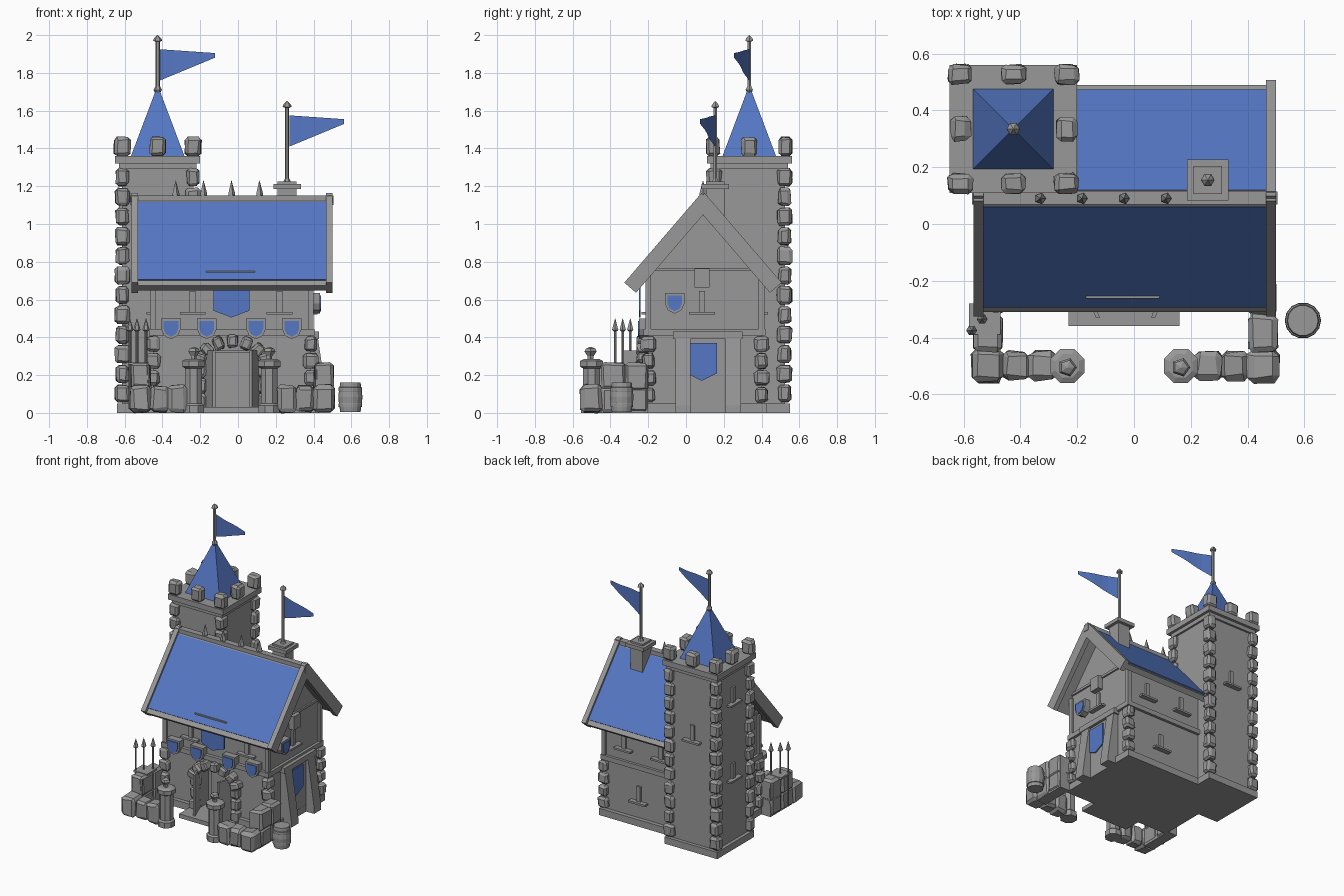
import bpy, bmesh, math, random
from mathutils import Vector, Matrix

if "Cube" in bpy.data.objects:
    bpy.data.objects.remove(bpy.data.objects["Cube"])
random.seed(4)


def material(name, rgb):
    m = bpy.data.materials.new(name)
    m.diffuse_color = (*rgb, 1)
    m.use_nodes = True
    m.node_tree.nodes["Principled BSDF"].inputs["Base Color"].default_value = m.diffuse_color
    return m


GREY = material("stone grey", (0.31, 0.315, 0.31))
BLUE = material("banner blue", (0.091, 0.184, 0.552))


def finish(name, bm, mat):
    bmesh.ops.recalc_face_normals(bm, faces=bm.faces)
    me = bpy.data.meshes.new(name)
    bm.to_mesh(me)
    bm.free()
    me.materials.append(mat)
    ob = bpy.data.objects.new(name, me)
    bpy.context.collection.objects.link(ob)
    return ob


def prism(name, pts, axis, a, b, mat=GREY):
    """Extrude a 2D outline along an axis from a to b."""
    place = {'x': lambda p, t: (t, p[0], p[1]),
             'y': lambda p, t: (p[0], t, p[1]),
             'z': lambda p, t: (p[0], p[1], t)}[axis]
    bm = bmesh.new()
    lo = [bm.verts.new(place(p, a)) for p in pts]
    hi = [bm.verts.new(place(p, b)) for p in pts]
    bm.faces.new(lo)
    bm.faces.new(hi)
    for i in range(len(pts)):
        j = (i + 1) % len(pts)
        bm.faces.new((lo[i], lo[j], hi[j], hi[i]))
    return finish(name, bm, mat)


def box(name, x0, x1, y0, y1, z0, z1, mat=GREY):
    return prism(name, [(x0, y0), (x1, y0), (x1, y1), (x0, y1)], 'z', z0, z1, mat)


def stones(name, items, bevel=0.22, jitter=0.004):
    """Group of chipped blocks: (x, y, z, sx, sy, sz[, roll about y])."""
    bm = bmesh.new()
    for it in items:
        x, y, z, sx, sy, sz = it[:6]
        roll = it[6] if len(it) > 6 else 0
        m = (Matrix.Translation((x, y, z)) @ Matrix.Rotation(roll, 4, 'Y')
             @ Matrix.Diagonal((sx, sy, sz, 1)))
        vs = bmesh.ops.create_cube(bm, size=1, matrix=m)['verts']
        edges = list({e for v in vs for e in v.link_edges})
        bmesh.ops.bevel(bm, geom=edges, offset=min(sx, sy, sz) * bevel,
                        segments=1, affect='EDGES')
    for v in bm.verts:
        v.co += Vector([random.uniform(-jitter, jitter) for _ in range(3)])
    return finish(name, bm, GREY)


def lathe(name, x, y, rings, n=8, mat=GREY, turn=0.0):
    """Stack of n-sided rings (radius, z)."""
    bm = bmesh.new()
    prev = None
    for r, z in rings:
        ring = [bm.verts.new((x + r * math.cos(turn + i * math.tau / n),
                              y + r * math.sin(turn + i * math.tau / n), z)) for i in range(n)]
        if prev:
            for i in range(n):
                bm.faces.new((prev[i], prev[(i + 1) % n], ring[(i + 1) % n], ring[i]))
        else:
            bm.faces.new(ring)
        prev = ring
    bm.faces.new(prev)
    return finish(name, bm, mat)


def quoins(name, x, y, z0, z1, n):
    h = (z1 - z0) / n
    return stones(name, [(x, y, z0 + h * (i + .5), 0.078 - 0.012 * (i % 2),
                          0.066 + 0.012 * (i % 2), h * 0.88) for i in range(n)])


# ---- tower ----
TX, TY = -0.425, 0.335
box("tower_body", TX - .19, TX + .19, TY - .19, TY + .19, 0, 1.32)
box("tower_plinth", TX - .215, TX + .215, TY - .215, TY + .215, 0, 0.05)
box("tower_lower_rim", TX - .205, TX + .205, TY - .205, TY + .205, 1.29, 1.32)
box("tower_platform", TX - .225, TX + .225, TY - .225, TY + .225, 1.32, 1.36)
for sx in (-1, 1):
    for sy in (-1, 1):
        quoins("tower_quoins", TX + .187 * sx, TY + .187 * sy, 0.05, 1.3, 12)
stones("tower_merlons", [(TX + .187 * i, TY + .192 * j, 1.41, .085 if j else .07, .07 if j else .085, .1)
                         for i in (-1, 0, 1) for j in (-1, 0, 1) if i or j])
lathe("tower_roof", TX, TY, [(0.2, 1.36), (0.008, 1.72)], 4, BLUE, math.pi / 4)


# ---- flags on poles ----
def flag(x, y, z0, z1):
    lathe("flagpole", x, y, [(.011, z0), (.011, z1 - .035), (.024, z1 - .03), (.02, z1 - .018), (.002, z1)], 6)
    lathe("pole_collar", x, y, [(.012, z0), (.022, z0 + .02), (.012, z0 + .04)], 6)
    bm = bmesh.new()
    cols = []
    for i in range(9):
        t = i / 8
        px, py = x + .012 + .29 * t, y - .04 * (1 - math.cos(math.pi * t)) - .012 * math.sin(math.tau * t)
        cols.append([bm.verts.new((px, py, z1 - .24 + .12 * t)),
                     bm.verts.new((px, py, z1 - .075 - .02 * t))])
    for a, b in zip(cols, cols[1:]):
        bm.faces.new((a[0], b[0], b[1], a[1]))
    finish("pennant", bm, BLUE)


flag(TX, TY, 1.69, 2.0)
flag(0.26, 0.155, 1.2, 1.65)

# ---- house walls: lower storey with a door recess, upper storey with gable ----
L, R, F, B = -0.45, 0.385, -0.2, 0.4
prism("lower_wall", [(L, F), (-.17, F), (-.17, -.1), (.11, -.1), (.11, F), (R, F), (R, B), (L, B)], 'z', 0, .34)
box("house_plinth_left", L - .025, -.17, F - .03, B + .03, 0, .05)
box("house_plinth_right", .11, R + .025, F - .03, B + .03, 0, .05)
box("house_plinth_back", -.17, .11, -.1, B + .03, 0, .05)
prism("upper_wall", [(F, .33), (B, .33), (B, .74), (.09, 1.1), (F, .76)], 'x', L, R)
box("storey_band", L - .02, R + .02, F - .025, B + .02, .41, .445)
box("gable_beam", L - .012, R + .012, F + .005, B - .005, .75, .768)
for x in (L, R):
    for y in (F, B):
        box("upper_post", x - .015, x + .015, y - .015, y + .015, .445, .73)
        quoins("house_quoins", x, y, .05, .41, 4)

# ---- roof ----
RY, RZ, EY, EZ = .09, 1.14, .40, .465     # ridge and slope run / drop
for s in (-1, 1):
    def on(t, lift):                      # point on the slope
        return (RY + s * (EY * t + lift * .76), RZ - EZ * t + lift * .65)
    prism("roof_slab", [on(0, -.04), on(0, 0), on(1, 0), on(1, -.04)], 'x', -.555, .49)
    prism("roof_tiles", [on(.06, -.01), on(.06, .008), on(.945, .008), on(.945, -.01)], 'x', -.53, .465, BLUE)
    for x in (-.565, .465):
        prism("barge_board", [on(0, -.06), on(-.02, .022), on(1, .022), on(1, -.06)], 'x', x, x + .035)
box("ridge_beam", -.57, .505, .068, .114, 1.1, 1.15)
for x in (-.33, -.183, -.035, .113):
    lathe("ridge_spike", x, .09, [(.02, 1.14), (.02, 1.16), (.001, 1.23)], 5)
box("roof_rod", -.17, .09, -.262, -.25, .742, .752)

# ---- chimney ----
box("chimney_shaft", .21, .31, .105, .205, .92, 1.19)
box("chimney_cap", .187, .333, .083, .228, 1.185, 1.212)
box("chimney_top", .21, .31, .105, .205, 1.212, 1.225)


# ---- slit windows, shields and banners on walls ----
def on_wall(name, pts, c, wall, a, b, mat=GREY):
    """Outline around c on a wall, reaching from a to b outwards."""
    axis, base, sign = {'front': ('y', F, -1), 'back': ('y', B, 1), 'right': ('x', R, 1), 'left': ('x', L, -1),
                        'tower_left': ('x', TX - .19, -1), 'tower_back': ('y', TY + .19, 1)}[wall]
    prism(name, [(c[0] + p, c[1] + q) for p, q in pts], axis, base + sign * a, base + sign * b, mat)


def rect(w, z0, z1):
    return [(-w, z0), (w, z0), (w, z1), (-w, z1)]


for wall, u, z in (('front', -.24, .52), ('front', .22, .52), ('right', .085, .52), ('left', .085, .52),
                   ('back', -.08, .52), ('back', .22, .52), ('back', .1, .16),
                   ('tower_left', TY, 1.06), ('tower_left', TY, .5), ('tower_back', TX, .8)):
    on_wall("slit_window", rect(.016, .01, .125), (u, z), wall, -.01, .014)
    on_wall("slit_sill", rect(.068, 0, .014), (u, z), wall, -.01, .035)
on_wall("gable_block", rect(.04, -.05, .05), (.085, .715), 'right', -.01, .04)

shield = [(-1, 1), (1, 1), (1, 0), (.7, -.65), (0, -1), (-.7, -.65), (-1, 0)]
for wall, u, z in (('front', -.355, .445), ('front', -.165, .445), ('front', .095, .445),
                   ('front', .285, .445), ('right', -.06, .58)):
    on_wall("shield_rim", [(p * .052, q * .055) for p, q in shield], (u, z), wall, -.01, .048)
    on_wall("shield_face", [(p * .039, q * .042) for p, q in shield], (u, z), wall, .046, .054, BLUE)

pennon = [(-1, 1), (1, 1), (1, -.6), (0, -1), (-1, -.6)]
on_wall("front_banner", [(p * .095, q * .09) for p, q in pennon], (-.035, .595), 'front', .04, .048, BLUE)
box("banner_rod", -.15, .08, -.252, -.236, .68, .695)
on_wall("side_banner", [(p * .082, q * .1) for p, q in pennon], (.083, .27), 'right', .026, .034, BLUE)
box("side_panel", R - .01, R + .024, .02, .22, 0, .4)
for y in (-.055, .21):
    prism("side_buttress", [(.37, 0), (.475, 0), (.475, .04), (.42, .42), (.37, .42)], 'y', y, y + .08)
box("side_lintel", .38, .43, -.07, .3, .39, .43)

# ---- doorway ----
box("porch_step", -.23, .16, -.36, -.1, 0, .03)
box("inner_door", -.13, .07, -.13, -.1, .03, .32)
for s in (-1, 1):
    prism("door_leaf", [(-.03 + s * p, q) for p, q in ((.14, -.2), (.155, -.2), (.105, -.33), (.09, -.33))],
          'z', .03, .33)
    stones("door_jamb", [(-.03 + s * .165, -.215, .06 + .085 * i, .06, .07, .08) for i in range(3)])
arch = [math.radians(20 + 140 * i / 6) for i in range(7)]
stones("door_arch", [(-.03 + .185 * math.cos(a), -.22, .235 + .145 * math.sin(a), .055, .08, .07,
                      math.pi / 2 - a) for a in arch])

# ---- yard walls, gate pillars ----
for s, px in ((-1, -.235), (1, .165)):
    cx = -.03
    box("side_yard_wall", *sorted((cx + s * .44, cx + s * .52)), -.45, F, 0, .25)
    stones("side_yard_stones", [(cx + s * .485, -.385, .195, .1, .13, .14), (cx + s * .485, -.385, .07, .1, .13, .13),
                                (cx + s * .48, -.26, .19, .1, .12, .15), (cx + s * .48, -.26, .07, .1, .12, .13)], .15)
    stones("front_yard_stones", [(cx + s * .485, -.5, .075, .11, .115, .145), (cx + s * .385, -.5, .075, .1, .1, .135),
                                 (cx + s * .29, -.5, .075, .1, .105, .145)], .18, .006)
    lathe("gate_pillar", px, -.5, [(.06, 0), (.06, .04), (.048, .05), (.048, .235), (.065, .245),
                                   (.065, .275), (.045, .285)], 8, GREY, math.pi / 8)
    lathe("pillar_finial", px, -.505, [(.016, .28), (.016, .3), (.034, .325), (.026, .34), (.003, .35)], 5)

# ---- barrel ----
lathe("barrel", .595, -.34, [(.054, .005), (.057, .03), (.062, .032), (.062, .05), (.061, .052), (.064, .083),
                             (.061, .114), (.062, .116), (.062, .134), (.057, .136), (.054, .16)], 14)

# ---- spears ----
for x, y in ((-.572, -.375), (-.535, -.335), (-.487, -.295)):
    lathe("spear", x, y, [(.007, .02), (.007, .43), (.019, .44), (.001, .5)], 6)
box("spear_rack", -.582, -.47, -.39, -.28, .255, .268)
